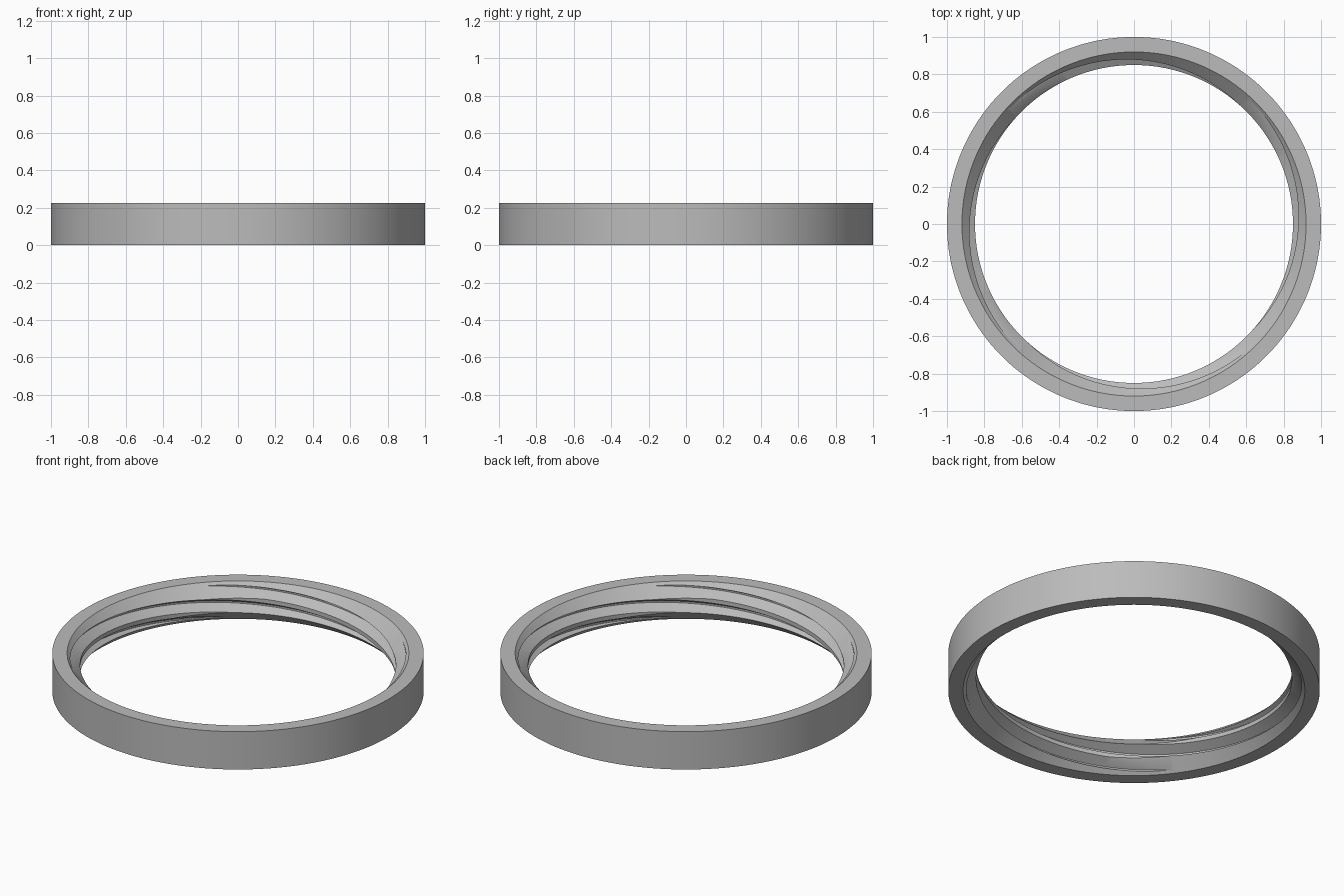
import bpy, bmesh
from math import cos, sin, pi, radians

if "Cube" in bpy.data.objects:
    bpy.data.objects.remove(bpy.data.objects["Cube"])

SEGMENTS = 180
HEIGHT = 0.225
OUTER, MOUTH, CREST, ROOT = 1.0, 0.92, 0.85, 0.905
STARTS = 4
PITCH = 0.097
LEAD = PITCH * STARTS
CHAMFER = MOUTH - CREST

grey = bpy.data.materials.new("plain_grey")
grey.use_nodes = True
colour = (0.5, 0.5, 0.5, 1)
grey.diffuse_color = colour
grey.node_tree.nodes["Principled BSDF"].inputs["Base Color"].default_value = colour


def finish(name, bm):
    """Turn a bmesh into an object with outward normals."""
    bmesh.ops.recalc_face_normals(bm, faces=bm.faces)
    mesh = bpy.data.meshes.new(name)
    bm.to_mesh(mesh)
    bm.free()
    mesh.materials.append(grey)
    obj = bpy.data.objects.new(name, mesh)
    bpy.context.collection.objects.link(obj)
    return obj


def bridge(bm, a, b):
    """Join two closed loops of vertices with quads."""
    n = len(a)
    for i in range(n):
        j = (i + 1) % n
        bm.faces.new((a[i], a[j], b[j], b[i]))


def section(bm, profile, angle, lift=0.0):
    return [bm.verts.new((r * cos(angle), r * sin(angle), z + lift)) for r, z in profile]


# Ring body: one turned profile with a chamfered mouth on both ends
ring_profile = [(OUTER, 0), (OUTER, HEIGHT), (MOUTH, HEIGHT),
                (CREST, HEIGHT - CHAMFER), (CREST, CHAMFER), (MOUTH, 0)]
bm = bmesh.new()
loops = [section(bm, ring_profile, 2 * pi * i / SEGMENTS) for i in range(SEGMENTS)]
for i in range(SEGMENTS):
    bridge(bm, loops[i], loops[(i + 1) % SEGMENTS])
ring = finish("threaded_ring", bm)

# Groove cutter: four helical sweeps of a trapezoid with 30 degree flanks
half_mouth = PITCH * 0.375
half_root = half_mouth - (ROOT - CREST) * 0.577
inside = CREST - 0.02
groove = [(inside, -half_mouth), (CREST, -half_mouth), (ROOT, -half_root),
          (ROOT, half_root), (CREST, half_mouth), (inside, half_mouth)]
step = 2 * pi / SEGMENTS
steps = int((HEIGHT + 0.22) / LEAD * SEGMENTS)
phase = radians(122) - (0.1985 + 0.11) / LEAD * 2 * pi
bm = bmesh.new()
for s in range(STARTS):
    sweep = [section(bm, groove, phase + s * 2 * pi / STARTS + i * step,
                     -0.11 + i * LEAD / SEGMENTS) for i in range(steps + 1)]
    for a, b in zip(sweep, sweep[1:]):
        bridge(bm, a, b)
    bm.faces.new(sweep[0])
    bm.faces.new(sweep[-1])
cutter = finish("groove_cutter", bm)
cutter.hide_render = True

# Cut the internal thread and keep the result as plain geometry
cut = ring.modifiers.new("cut_thread", 'BOOLEAN')
cut.operation = 'DIFFERENCE'
cut.solver = 'EXACT'
cut.object = cutter
bpy.context.view_layer.update()
result = bpy.data.meshes.new_from_object(
    ring.evaluated_get(bpy.context.evaluated_depsgraph_get()))
ring.modifiers.clear()
ring.data = result
bpy.data.objects.remove(cutter)

# Smooth round walls, crisp rims and thread edges
bpy.ops.object.select_all(action='DESELECT')
ring.select_set(True)
bpy.context.view_layer.objects.active = ring
bpy.ops.object.shade_smooth_by_angle(angle=radians(25))
